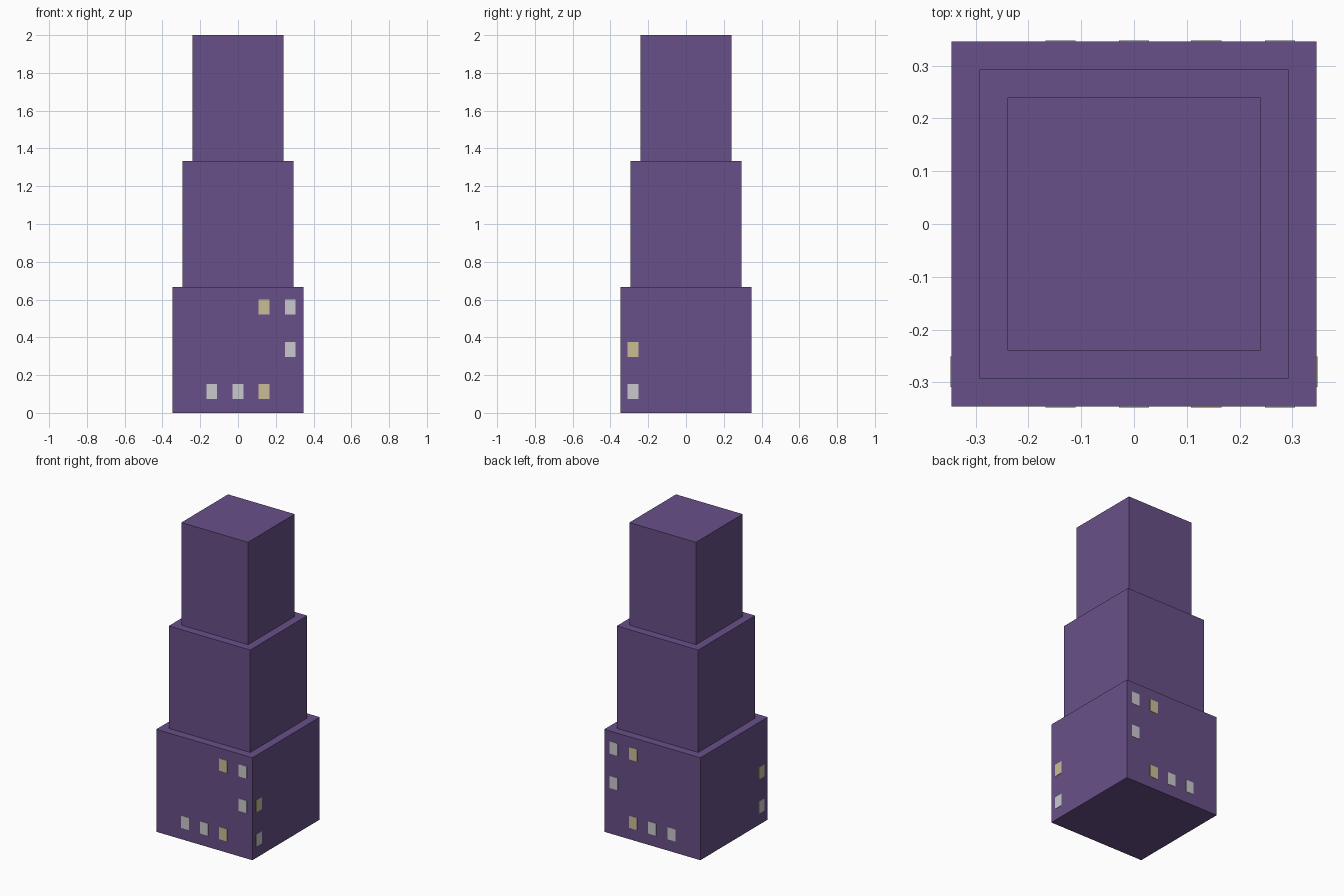
import bpy
import bmesh
from mathutils import Matrix, Vector

if "Cube" in bpy.data.objects:
    bpy.data.objects.remove(bpy.data.objects["Cube"])


def srgb(*rgb):
    return tuple(((c / 255 + 0.055) / 1.055) ** 2.4 for c in rgb) + (1.0,)


def material(name, *rgb):
    m = bpy.data.materials.new(name)
    m.diffuse_color = srgb(*rgb)
    m.use_nodes = True
    m.node_tree.nodes["Principled BSDF"].inputs["Base Color"].default_value = m.diffuse_color
    return m


PURPLE = material("purple_wall", 104, 80, 136)
GREY = material("pale_grey_glass", 202, 202, 207)
YELLOW = material("lit_yellow_glass", 202, 190, 150)


def box(name, center, size, mat):
    bm = bmesh.new()
    bmesh.ops.create_cube(bm, size=1.0, matrix=Matrix.Translation(Vector(center)) @ Matrix.Diagonal((*size, 1)))
    mesh = bpy.data.meshes.new(name)
    bm.to_mesh(mesh)
    bm.free()
    mesh.materials.append(mat)
    ob = bpy.data.objects.new(name, mesh)
    bpy.context.collection.objects.link(ob)
    return ob


# Three stacked tiers, each narrower than the one below
TIER = 2 / 3
for i, (name, half) in enumerate((("lower_tier", 0.346), ("middle_tier", 0.293), ("upper_tier", 0.24))):
    box(name, (0, 0, TIER * (i + 0.5)), (2 * half, 2 * half, TIER), PURPLE)

# Windows as thin plates on the lower tier
W, H, T, WALL = 0.057, 0.08, 0.004, 0.346
ROWS = (0.114, 0.336, 0.56)
front_windows = ((-0.139, 0, GREY), (0, 0, GREY), (0.137, 0, YELLOW),
                 (0.277, 1, GREY), (0.137, 2, YELLOW), (0.277, 2, GREY))
side_windows = ((-0.28, 0, GREY), (-0.28, 1, YELLOW))

# The same pattern is mirrored on opposite walls
for s, front, side in ((-1, "front", "left"), (1, "back", "right")):
    for x, row, mat in front_windows:
        box(front + "_window", (x, s * WALL, ROWS[row]), (W, T, H), mat)
    for y, row, mat in side_windows:
        box(side + "_window", (s * WALL, y, ROWS[row]), (T, W, H), mat)
